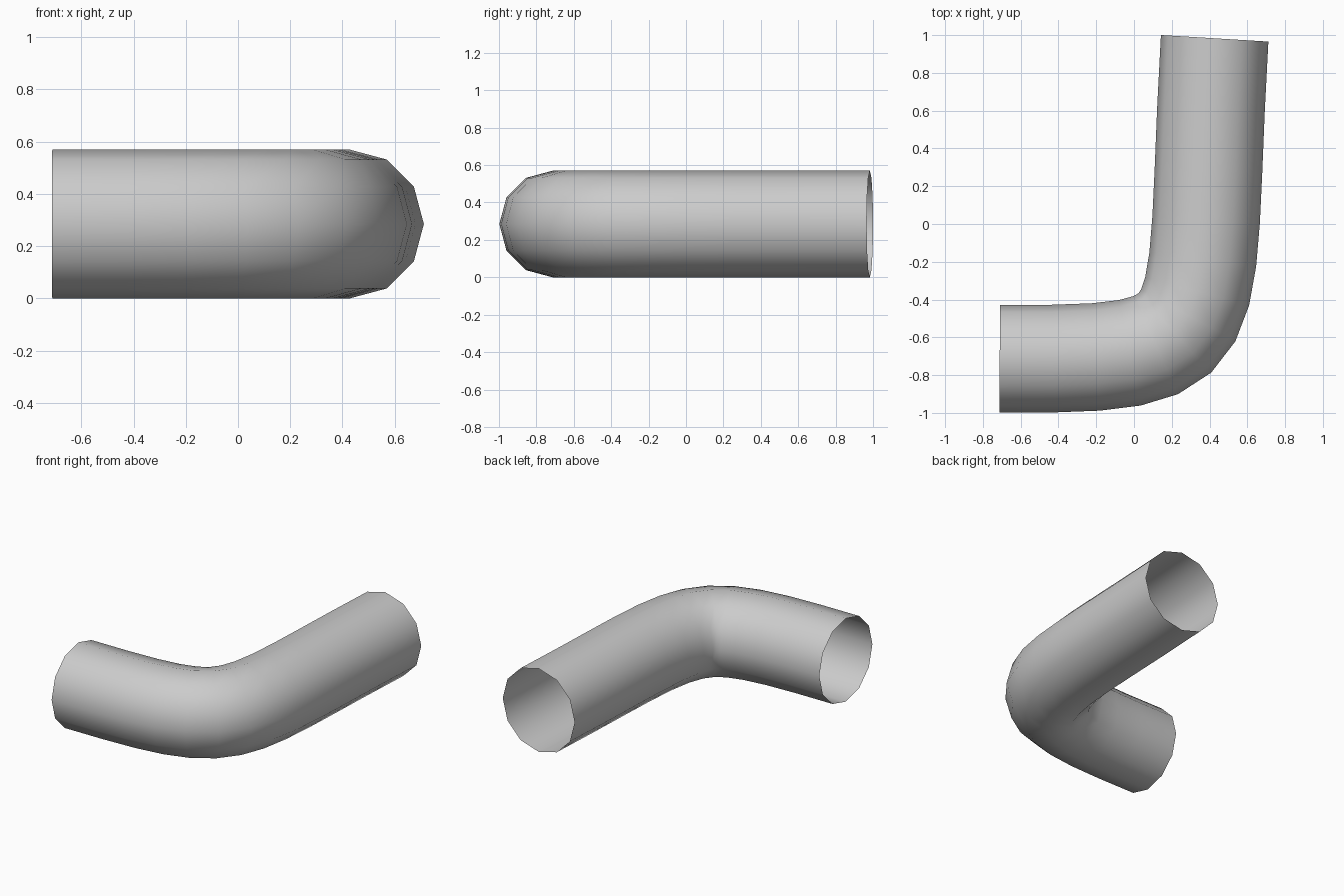
import bpy

if "Cube" in bpy.data.objects:
    bpy.data.objects.remove(bpy.data.objects["Cube"])

# Bent pipe: one Bezier segment swept with an open 12-sided round profile
RADIUS = 0.285
curve = bpy.data.curves.new("bent_pipe", "CURVE")
curve.dimensions = "3D"
curve.resolution_u = 12
curve.bevel_depth = RADIUS
curve.bevel_resolution = 4
curve.use_fill_caps = False

spline = curve.splines.new("BEZIER")
spline.bezier_points.add(1)
path = [
    # left handle, point, right handle
    ((-1.95, -0.706), (-0.711, -0.713), (0.533, -0.72)),
    ((0.327, -0.66), (0.427, 0.983), (0.527, 2.62)),
]
for bp, (left, co, right) in zip(spline.bezier_points, path):
    bp.handle_left_type = bp.handle_right_type = "FREE"
    bp.co = (*co, RADIUS)
    bp.handle_left = (*left, RADIUS)
    bp.handle_right = (*right, RADIUS)

pipe = bpy.data.objects.new("bent_pipe", curve)
bpy.context.collection.objects.link(pipe)

# Turn the sweep into a smooth-shaded mesh
bpy.context.view_layer.objects.active = pipe
pipe.select_set(True)
bpy.ops.object.convert(target="MESH")
bpy.ops.object.shade_smooth()
